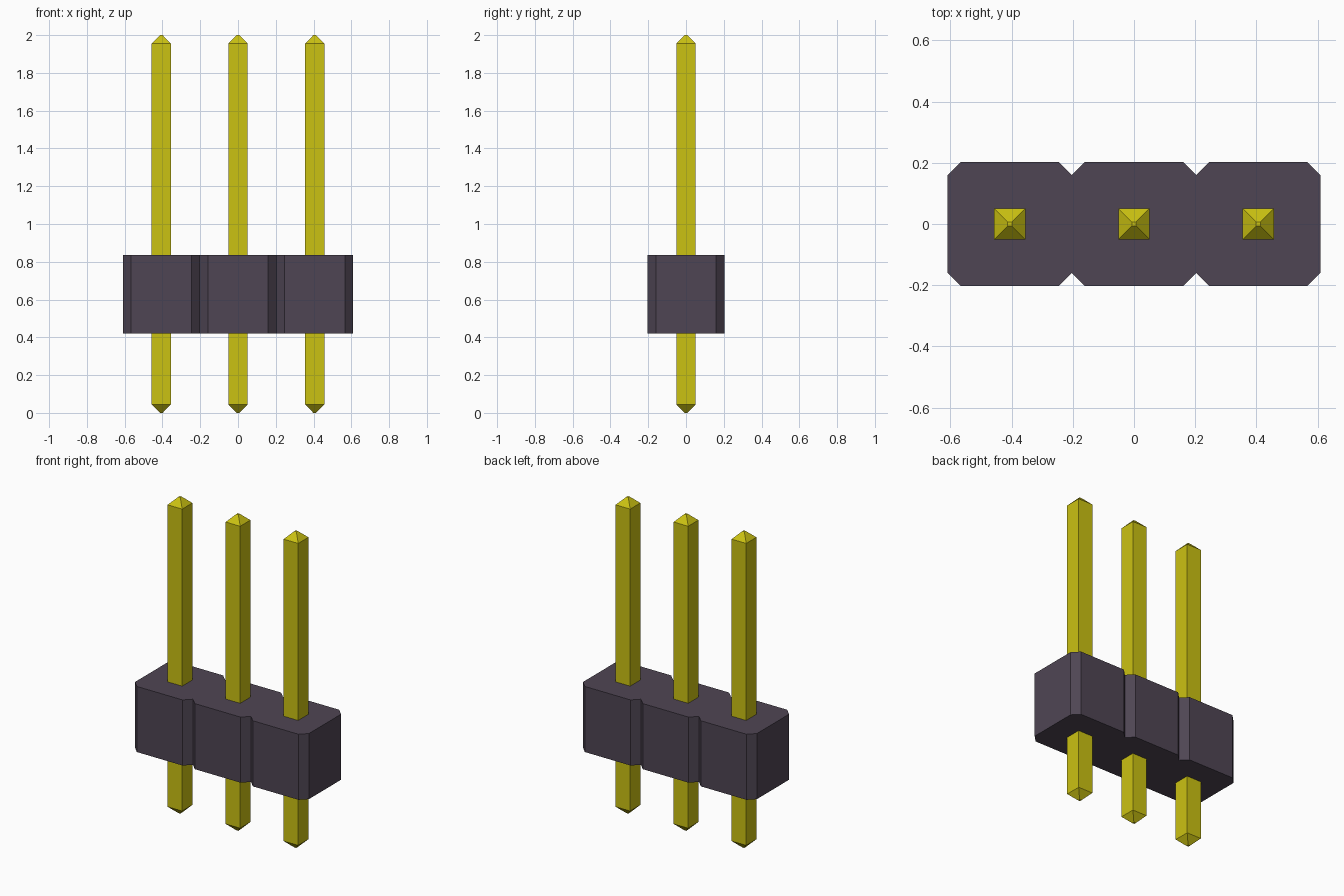
import bpy
import bmesh

cube = bpy.data.objects.get("Cube")
if cube:
    bpy.data.objects.remove(cube, do_unlink=True)

PITCH = 0.406
HALF = PITCH / 2      # housing half width
CHAMFER = 0.043       # housing corner cut
PIN = 0.051           # pin half width
TIP = 0.007           # half width of the blunt pin end
TAPER = 0.045         # height of the pin point


def make_material(name, color):
    mat = bpy.data.materials.new(name)
    mat.use_nodes = True
    mat.diffuse_color = color
    bsdf = mat.node_tree.nodes["Principled BSDF"]
    bsdf.inputs["Base Color"].default_value = color
    bsdf.inputs["Roughness"].default_value = 0.5
    return mat


def loft(name, sections, x, mat):
    """Closed solid through a stack of (outline, z) sections, placed at x."""
    bm = bmesh.new()
    rings = [[bm.verts.new((px, py, z)) for px, py in outline]
             for outline, z in sections]
    n = len(rings[0])
    for low, high in zip(rings, rings[1:]):
        for i in range(n):
            j = (i + 1) % n
            bm.faces.new((low[i], low[j], high[j], high[i]))
    bm.faces.new(rings[0][::-1])
    bm.faces.new(rings[-1])
    mesh = bpy.data.meshes.new(name)
    bm.to_mesh(mesh)
    bm.free()
    mesh.materials.append(mat)
    obj = bpy.data.objects.new(name, mesh)
    obj.location.x = x
    bpy.context.collection.objects.link(obj)
    return obj


def square(h):
    return [(-h, -h), (h, -h), (h, h), (-h, h)]


def octagon(h, c):
    k = h - c
    return [(-k, -h), (k, -h), (h, -k), (h, k),
            (k, h), (-k, h), (-h, k), (-h, -k)]


plastic = make_material("dark plastic", (0.078, 0.060, 0.088, 1))
metal = make_material("yellow metal", (0.60, 0.54, 0.006, 1))

# One chamfered housing block and one pointed pin per position
for side, x in (("right", -PITCH), ("middle", 0), ("left", PITCH)):
    block = octagon(HALF, CHAMFER)
    loft(f"housing_{side}", [(block, 0.42), (block, 0.835)], x, plastic)
    loft(f"pin_{side}", [(square(TIP), 0), (square(PIN), TAPER),
                         (square(PIN), 2 - TAPER), (square(TIP), 2)], x, metal)
